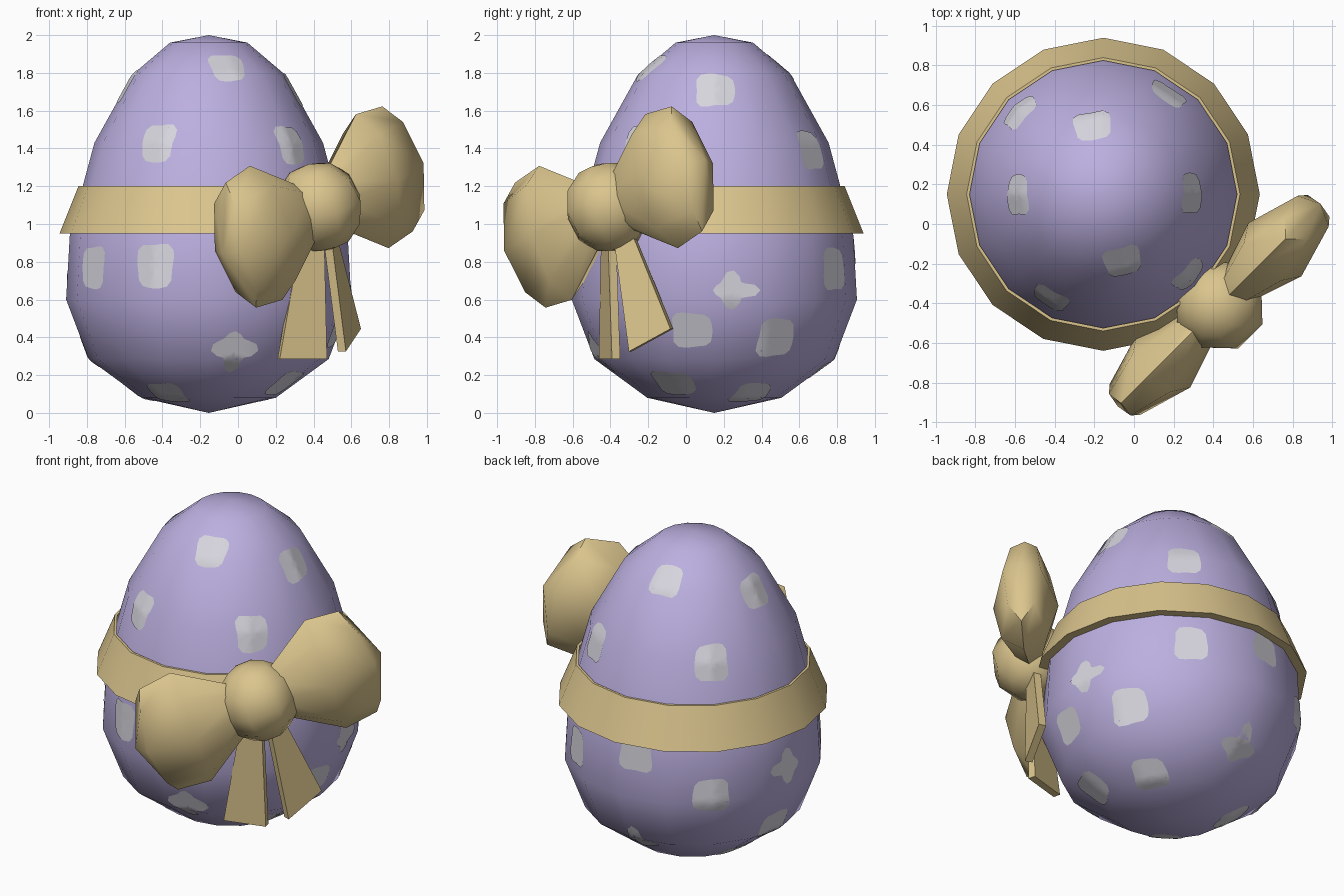
import bpy, bmesh
from math import sin, cos, pi, radians
from mathutils import Vector, Matrix
from mathutils.bvhtree import BVHTree

cube = bpy.data.objects.get("Cube")
if cube:
    bpy.data.objects.remove(cube, do_unlink=True)


def material(name, rgb):
    m = bpy.data.materials.new(name)
    m.use_nodes = True
    m.diffuse_color = (*rgb, 1)
    m.node_tree.nodes["Principled BSDF"].inputs["Base Color"].default_value = (*rgb, 1)
    return m


LILAC = material("lilac", (0.50, 0.43, 0.74))
PALE = material("pale_grey", (0.67, 0.66, 0.72))
GOLD = material("soft_gold", (0.71, 0.56, 0.27))
AXIS = Vector((-0.155, 0.15, 0))


def finish(bm, name, mat, angle=None, fix=True):
    if fix:
        bmesh.ops.recalc_face_normals(bm, faces=bm.faces)
    mesh = bpy.data.meshes.new(name)
    bm.to_mesh(mesh)
    bm.free()
    mesh.materials.append(mat)
    ob = bpy.data.objects.new(name, mesh)
    bpy.context.collection.objects.link(ob)
    if angle:
        bpy.ops.object.select_all(action='DESELECT')
        ob.select_set(True)
        bpy.context.view_layer.objects.active = ob
        bpy.ops.object.shade_smooth_by_angle(angle=radians(angle))
    return ob


def bridge(bm, a, b):
    n = len(a)
    for i in range(n):
        bm.faces.new((a[i], a[(i + 1) % n], b[(i + 1) % n], b[i]))


def fan(bm, ring, point):
    c = bm.verts.new(point)
    for i in range(len(ring)):
        bm.faces.new((ring[i], ring[(i + 1) % len(ring)], c))


def lathe_rings(bm, profile, n=16):
    return [[bm.verts.new(AXIS + Vector((r * cos(2 * pi * i / n), r * sin(2 * pi * i / n), z)))
             for i in range(n)] for r, z in profile]


# Egg shell
EGG = [(0.355, 0.08), (0.635, 0.285), (0.755, 0.6), (0.735, 0.95),
       (0.605, 1.43), (0.405, 1.79), (0.205, 1.96)]
bm = bmesh.new()
rings = lathe_rings(bm, EGG)
for a, b in zip(rings, rings[1:]):
    bridge(bm, a, b)
fan(bm, rings[0], AXIS)
fan(bm, rings[-1], AXIS + Vector((0, 0, 2)))
bmesh.ops.recalc_face_normals(bm, faces=bm.faces)
shell = BVHTree.FromBMesh(bm)
finish(bm, "egg", LILAC, 60)

# Painted spots laid on the shell: (angle, height, width, tall, blotchy)
SPOTS = [(-74, 1.83, .18, .19, 0), (0, 1.71, .2, .19, 0), (99, 1.83, .18, .19, 0), (181, 1.73, .2, .19, 0),
         (-117, 1.43, .18, .21, 0), (-43, 1.42, .18, .21, 0), (57, 1.39, .19, .21, 0), (135, 1.43, .19, .21, 0),
         (-146, .77, .2, .22, 0), (-113, .78, .2, .23, 0), (59, .76, .19, .22, 0), (98, .86, .2, .18, 0),
         (8, .65, .25, .2, 1), (133, .65, .21, .2, 0), (172, .73, .22, .22, 1), (-10, .44, .21, .19, 0),
         (29, .4, .21, .21, 0), (-78, .33, .25, .25, 1), (93, .25, .24, .25, 1), (171, .33, .2, .2, 0),
         (-28, .16, .22, .2, 0), (31, .1, .2, .2, 0), (-125, .1, .2, .2, 0), (164, .11, .2, .2, 0)]


def spot(bm, angle, z, width, tall, blotchy, n=20):
    a = radians(angle)
    out = Vector((cos(a), sin(a), 0))
    centre, normal, _, _ = shell.ray_cast(AXIS + Vector((0, 0, z)), out)
    side = Vector((-sin(a), cos(a), 0))
    up = normal.cross(side).normalized()

    def drop(x, y):
        hit, nor, _, _ = shell.ray_cast(centre + side * x + up * y + normal * 0.3, -normal)
        return hit + nor * 0.004

    loops = []
    for k in (0.33, 0.67, 1):
        loop = []
        for i in range(n):
            t = 2 * pi * i / n
            if blotchy:
                r = 0.82 + 0.2 * cos(4 * t) + 0.13 * cos(3 * t + a)
            else:
                r = (abs(cos(t)) ** 5 + abs(sin(t)) ** 5) ** -0.2 + 0.06 * cos(3 * t + a)
            loop.append(bm.verts.new(drop(k * r * width / 2 * cos(t), k * r * tall / 2 * sin(t))))
        loops.append(loop)
    fan(bm, loops[0], drop(0, 0))
    for inner, outer in zip(loops, loops[1:]):
        bridge(bm, outer, inner)


bm = bmesh.new()
for s in SPOTS:
    spot(bm, *s)
finish(bm, "spots", PALE, 60, fix=False)

# Flared ribbon band
bm = bmesh.new()
rings = lathe_rings(bm, [(0.79, 0.95), (0.69, 1.2), (0.675, 1.2), (0.71, 0.95)])
for i in range(4):
    bridge(bm, rings[i], rings[(i + 1) % 4])
finish(bm, "ribbon_band", GOLD, 30)

# Bow frame: local x along the bow, y toward the egg, z up, rolled sideways
BOW = (Matrix.Translation((0.43, -0.41, 1.09)) @ Matrix.Rotation(pi / 4, 4, 'Z')
       @ Matrix.Rotation(radians(-19), 4, 'Y'))

# Knot
bm = bmesh.new()
bmesh.ops.create_uvsphere(bm, u_segments=8, v_segments=6, radius=0.24,
                          matrix=BOW @ Matrix.Rotation(pi / 8, 4, 'Z'))
finish(bm, "bow_knot", GOLD, 60)

# Puffed loops: (distance, half height, half thickness, bulge)
LOOP = [(0.1, 0.15, 0.09, 0), (0.42, 0.375, 0.19, 0), (0.62, 0.35, 0.11, 0.09)]
for name, sign in (("bow_loop_upper", 1), ("bow_loop_lower", -1)):
    bm = bmesh.new()
    rings = []
    for u, h, t, bulge in LOOP:
        rings.append([bm.verts.new(BOW @ Vector((sign * (u + bulge * cos(i * pi / 4) ** 2),
                                                 t * cos(i * pi / 4), h * sin(i * pi / 4))))
                      for i in range(8)])
    for a, b in zip(rings, rings[1:]):
        bridge(bm, a, b)
    fan(bm, rings[0], BOW @ Vector((sign * 0.08, 0, 0)))
    fan(bm, rings[-1], BOW @ Vector((sign * 0.765, 0, 0)))
    finish(bm, name, GOLD, 50)


# Ribbon tails: flat straps that widen downward
def tail(name, top, top_width, bottom, bottom_width, thick=0.045):
    bm = bmesh.new()
    ends = []
    for c, w in ((top, top_width), (bottom, bottom_width)):
        c, w = Vector(c), Vector(w) / 2
        t = Vector((w.y, -w.x, 0)).normalized() * thick / 2
        ends.append([bm.verts.new(c + p) for p in (w + t, t - w, -w - t, w - t)])
    bridge(bm, *ends)
    for e in ends:
        bm.faces.new(e)
    finish(bm, name, GOLD)


tail("tail_front", (0.39, -0.41, 0.95), (0.12, 0.035, 0), (0.34, -0.405, 0.285), (0.25, 0.07, 0))
tail("tail_side", (0.485, -0.33, 0.95), (0.03, 0.1, 0), (0.59, -0.185, 0.385), (0.08, 0.22, 0.12))
